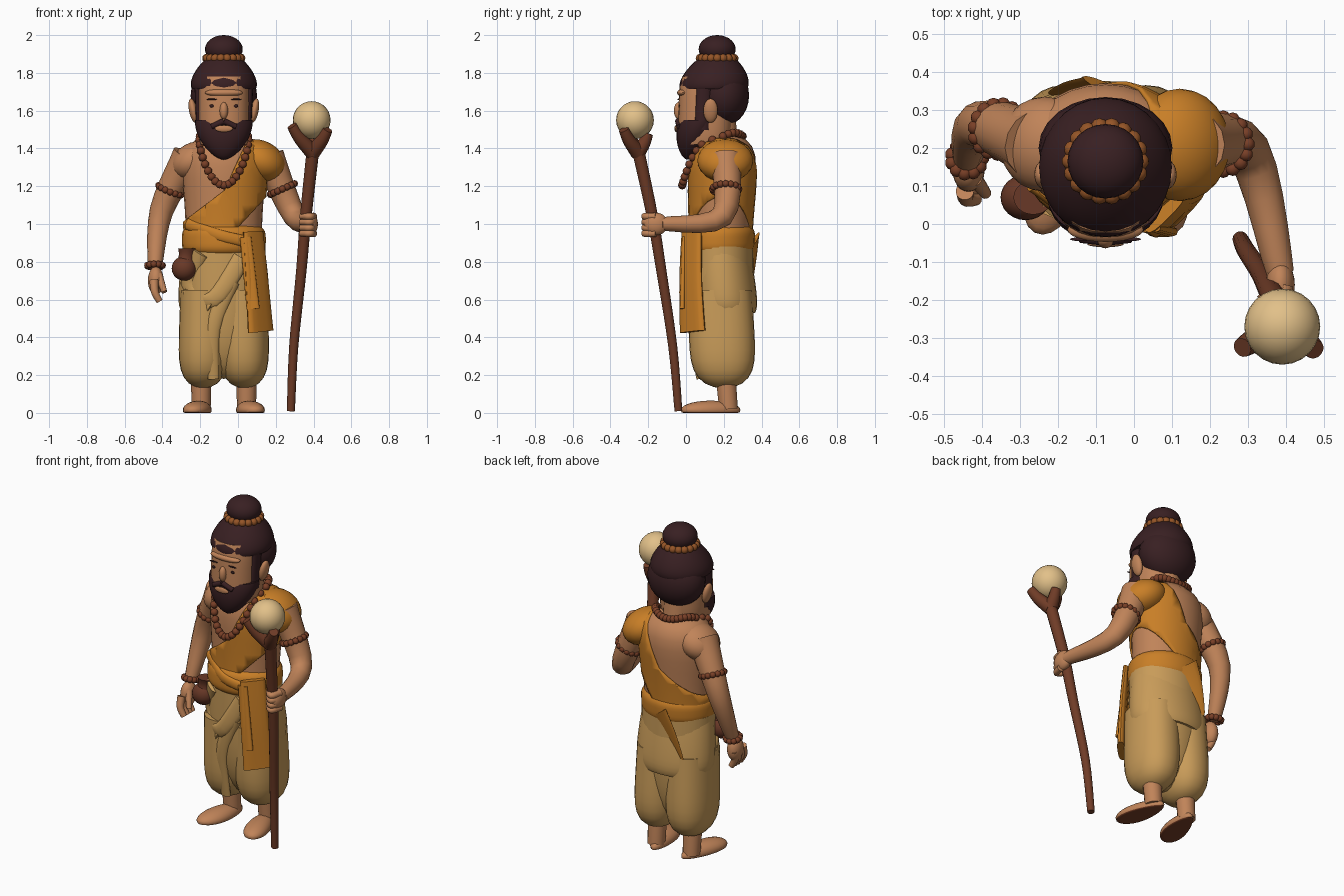
import bpy, bmesh, math
from mathutils import Vector, Matrix

if "Cube" in bpy.data.objects:
    bpy.data.objects.remove(bpy.data.objects["Cube"])


def material(name, red, green, blue):
    mat = bpy.data.materials.new(name)
    mat.use_nodes = True
    mat.diffuse_color = (red, green, blue, 1)
    mat.node_tree.nodes["Principled BSDF"].inputs["Base Color"].default_value = mat.diffuse_color
    return mat


skin = material("warm skin", .53, .23, .1)
dark = material("dark hair", .04, .014, .016)
orange = material("orange cloth", .58, .21, .02)
cloth = material("tan cloth", .58, .33, .1)
wood = material("staff wood", .16, .045, .02)
brown = material("brown beads", .19, .05, .02)
gold = material("light beads", .3, .09, .02)
leather = material("pouch leather", .14, .04, .02)
pale = material("pale orb", .76, .53, .25)
MID = -.075  # middle of the body
SIDES = (("right", -1), ("left", 1))
UP = Vector((0, 0, 1))
ACROSS = Vector((1, 0, 0))


def finish(name, bm, *materials):
    bmesh.ops.remove_doubles(bm, verts=bm.verts, dist=.0001)
    bmesh.ops.recalc_face_normals(bm, faces=bm.faces)
    mesh = bpy.data.meshes.new(name)
    bm.to_mesh(mesh)
    bm.free()
    for mat in materials:
        mesh.materials.append(mat)
    mesh.shade_smooth()
    mesh.set_sharp_from_angle(angle=math.radians(50))
    obj = bpy.data.objects.new(name, mesh)
    bpy.context.collection.objects.link(obj)
    return obj


def skin_sections(sections, sides=20, power=1):
    """Join elliptical sections, each a centre and its two radius vectors."""
    bm = bmesh.new()
    rings = []
    for centre, first, second in sections:
        ring = []
        for j in range(sides):
            angle = math.tau * j / sides
            u, v = (math.copysign(abs(f) ** power, f) for f in (math.cos(angle), math.sin(angle)))
            ring.append(bm.verts.new(centre + first * u + second * v))
        rings.append(ring)
    for low, high in zip(rings, rings[1:]):
        for j in range(sides):
            k = (j + 1) % sides
            bm.faces.new((low[j], low[k], high[k], high[j]))
    bm.faces.new(rings[0])
    bm.faces.new(rings[-1])
    return bm


def stack_mesh(base, top, width, depth, rule, power=1, steps=14):
    """Upright solid whose width and depth are scaled by rule(height from 0 to 1)."""
    sections = []
    for i in range(steps + 1):
        t = (1 - math.cos(math.pi * i / steps)) / 2
        size = max(rule(t), 0)
        sections.append((Vector(base).lerp(Vector(top), t), ACROSS * width * size,
                         Vector((0, depth * size, 0))))
    return skin_sections(sections, 28, power)


def stack(name, mat, *shape, **options):
    return finish(name, stack_mesh(*shape, **options), mat)


def limb(name, mat, path, start, end, flat=1, side=ACROSS, power=1, steps=5):
    """Tapered tube along a smooth path; flat squeezes it across side."""
    path = [Vector(p) for p in path]
    points = []
    for i in range(len(path) - 1):
        a, b, c, d = (path[min(max(i + j, 0), len(path) - 1)] for j in (-1, 0, 1, 2))
        for s in range(steps):
            t = s / steps
            points.append(b + (c - a) * t / 2 + (a - b * 2.5 + c * 2 - d / 2) * t * t
                          + (b * 3 - a - c * 3 + d) * t ** 3 / 2)
    points.append(path[-1])
    sections = []
    last = len(points) - 1
    for i, point in enumerate(points):
        along = (points[min(i + 1, last)] - points[max(i - 1, 0)]).normalized()
        first = Vector(side)
        first = (first - along * first.dot(along)).normalized()
        radius = start + (end - start) * i / last
        sections.append((point, first * radius, along.cross(first) * radius * flat))
    return finish(name, skin_sections(sections, 14, power), mat)


def ball_mesh(centre, size, tilt=0):
    bm = bmesh.new()
    place = Matrix.Translation(centre) @ Matrix.Rotation(tilt, 4, 'Y') @ Matrix.Diagonal((*size, 1))
    bmesh.ops.create_uvsphere(bm, u_segments=24, v_segments=14, radius=1, matrix=place)
    return bm


def ball(name, mat, centre, size, tilt=0):
    return finish(name, ball_mesh(centre, size, tilt), mat)


def beads(name, mat, places, radius):
    bm = bmesh.new()
    for place in places:
        bmesh.ops.create_icosphere(bm, subdivisions=2, radius=radius, matrix=Matrix.Translation(place))
    return finish(name, bm, mat)


def bead_ring(name, mat, centre, axis, radius, count, bead=.019):
    turn = Vector(axis).to_track_quat('Z', 'Y')
    angles = [math.tau * i / count for i in range(count)]
    beads(name, mat, [Vector(centre) + turn @ Vector((math.cos(a), math.sin(a), 0)) * radius
                      for a in angles], bead)


# Torso and neck
def chest(t):
    return (.8 + .22 * t * t) * math.sqrt(1 - t ** 8)


torso_base, torso_top = (MID, .18, .86), (MID, .2, 1.48)
stack("torso", skin, torso_base, torso_top, .25, .2, chest)
limb("neck", skin, [(MID, .2, 1.4), (MID, .18, 1.6)], .08, .08)

# Diagonal chest sash: a shell of the torso with its bent upper edge and lower corner trimmed
bm = stack_mesh(torso_base, torso_top, .266, .212, chest)
upper = ((Vector((-.07, 0, 1.18)), Vector((-.22, 0, .1))), (Vector((-.07, 0, 1.18)), Vector((-.16, 0, .21))))
lower = ((Vector((.24, 0, 1.24)), Vector((.3, 0, -.28))),)
for edges in (upper, lower):
    for point, normal in edges:
        bmesh.ops.bisect_plane(bm, geom=bm.verts[:] + bm.edges[:] + bm.faces[:],
                               plane_co=point, plane_no=normal)
    spare = [f for f in bm.faces if all((f.calc_center_median() - p).dot(n) > 0 for p, n in edges)]
    bmesh.ops.delete(bm, geom=spare, context='FACES')
thickness = finish("chest_sash", bm, orange).modifiers.new("thickness", 'SOLIDIFY')
thickness.thickness = .012
ball("shoulder_drape", orange, (.12, .208, 1.335), (.14, .148, .105), tilt=.5)

# Waist wrap and its hanging ends
stack("waist_wrap", orange, (MID, .173, .84), (MID, .18, .99), .222, .188,
      lambda t: 1 - .15 * abs(2 * t - 1) ** 4)
limb("wrap_fold", orange, [(-.27, .1, 1), (-.1, -.002, .94), (.08, .02, .9)], .03, .03, flat=.5, side=UP)
limb("front_sash_end", orange, [(.08, .03, .96), (.1, .025, .7), (.12, .035, .43)], .07, .09,
     flat=.25, side=(.7, .7, 0), power=.7)
limb("front_sash_fold", orange, [(.04, -.01, .93), (.08, -.02, .55)], .03, .035, flat=.4, power=.7)
limb("back_sash_end", orange, [(-.06, .352, .9), (-.13, .35, .8), (-.2, .335, .64)], .1, .03,
     flat=.14, side=(1, -.3, 0))

# Baggy trousers with a hip drape and front swags
for name, d in SIDES:
    stack(name + "_trouser_leg", cloth, (MID + d * .11, .2, .13), (MID + d * .1, .18, .65), .138, .18,
          lambda t: math.sqrt(1 - (1 - t) ** 7) * (1 - .06 * t), power=.9)
stack("trouser_seat", cloth, (MID, .185, .18), (MID, .18, .88), .22, .176,
      lambda t: math.sqrt(1 - (1 - t) ** 4))
stack("hip_drape", cloth, (MID, .208, .53), (MID, .18, .88), .243, .176,
      lambda t: 1 - .12 * t * t - .1 * (1 - t) ** 12)
limb("right_swag", cloth, [(-.2, .04, .85), (-.26, .1, .68), (-.14, .02, .56)], .05, .04,
     flat=.5, side=(1, -.6, 0))
limb("front_swag", cloth, [(-.28, .1, .62), (-.13, .01, .6), (.02, .015, .82)], .04, .05,
     flat=.4, side=(-.5, 0, .8))
limb("front_pleat", cloth, [(-.04, .015, .7), (-.13, .03, .45), (-.13, .07, .18)], .05, .03, flat=.5)

# Bare feet, broad at the toes and turned slightly out, with darker soles
for name, d in SIDES:
    x = MID + d * .12
    bm = ball_mesh((x, .13, .015), (.06, .158, .05))
    for v in bm.verts:
        forward = .2 - v.co.y
        v.co.z = max(v.co.z, 0)
        v.co.x += (v.co.x - x) * forward * 2 + d * forward * .2
    bmesh.ops.recalc_face_normals(bm, faces=bm.faces)
    for face in bm.faces:
        face.material_index = int(face.normal.z < -.7)
    finish(name + "_foot", bm, skin, brown)
    limb(name + "_ankle", skin, [(x, .225, .02), (x, .21, .2)], .05, .055)

# Right arm hanging relaxed
ball("right_shoulder", skin, (-.235, .21, 1.335), (.125, .125, .095), tilt=-.5)
limb("right_arm", skin, [(-.26, .21, 1.36), (-.405, .26, 1.07), (-.44, .17, .77)], .09, .036)
ball("right_palm", skin, (-.435, .14, .7), (.042, .055, .075))
for i in range(4):
    y = .17 - i * .028
    limb("right_finger", skin, [(-.445, y, .7), (-.44, y - .02, .64), (-.415, y - .02, .59)], .024, .017)
limb("right_thumb", skin, [(-.42, .12, .73), (-.39, .08, .64)], .022, .015)

# Left arm bent forward, hand closed around the staff
limb("left_arm", skin, [(.16, .21, 1.36), (.3, .19, 1.04), (.385, -.13, 1)], .085, .036)
ball("left_palm", skin, (.385, -.16, 1), (.038, .065, .06))
for i in range(4):
    z = .95 + i * .03
    limb("left_finger", skin, [(.4, -.16, z), (.38, -.22, z), (.335, -.18, z)], .02, .016, side=UP)

# Staff with three prongs holding an orb
limb("staff", wood, [(.28, -.04, .01), (.295, -.07, .35), (.335, -.13, .75), (.36, -.18, 1.05), (.4, -.26, 1.42)],
     .021, .034)
fork = Vector((.395, -.255, 1.38))
for tip in ((.285, -.325, 1.52), (.475, -.33, 1.5), (.4, -.2, 1.48)):
    limb("staff_prong", wood, [fork, fork.lerp(Vector(tip), .6) - UP * .012, tip], .042, .026, side=(0, 1, .3))
ball("staff_orb", pale, (.39, -.27, 1.55), (.1, .1, .1))

# Belt pouch with a flared neck
ball("pouch", leather, (-.285, .07, .765), (.066, .06, .065))
stack("pouch_neck", leather, (-.28, .07, .79), (-.265, .07, .87), .052, .045, lambda t: 1 - .2 * math.sin(math.pi * t))

# Head and facial features
stack("face", skin, (MID, .1, 1.42), (MID, .11, 1.78), .138, .145,
      lambda t: 1 - .1 * (2 * t - 1) ** 4, power=.82)
ball("brow_ridge", skin, (MID, -.015, 1.695), (.1, .032, .022))
ball("nose", skin, (MID, -.04, 1.6), (.022, .024, .045))
ball("mouth", skin, (MID, -.053, 1.505), (.048, .008, .018))
for name, d in SIDES:
    eye = MID + d * .065
    ball(name + "_ear", skin, (MID + d * .162, .13, 1.6), (.022, .038, .065), tilt=d * .2)
    ball(name + "_eye", dark, (eye, -.037, 1.625), (.011, .004, .008))
    ball(name + "_eyebrow", dark, (eye, -.04, 1.66), (.028, .005, .004))
    limb(name + "_moustache", dark, [(MID, -.042, 1.545), (eye, -.036, 1.515)], .016, .014, side=UP)
    limb(name + "_sideburn", dark, [(MID + d * .125, .085, 1.5), (MID + d * .135, .095, 1.72)], .02, .02, flat=2)

# Beard, hair and topknot
stack("beard", dark, (MID, .01, 1.34), (MID, .075, 1.55), .153, .112, lambda t: math.sin(t * 1.6) ** .6)
ball("back_hair", dark, (MID, .2, 1.68), (.176, .134, .16))
stack("hair_cap", dark, (MID, .146, 1.715), (MID, .165, 1.88), .18, .188,
      lambda t: 1 - t * t / 2 - .06 * (1 - t) ** 8)
ball("topknot", dark, (MID, .165, 1.925), (.1, .098, .075))

# Beaded jewellery
bead_ring("topknot_beads", gold, (MID, .165, 1.878), UP, .092, 18, bead=.023)
bead_ring("right_armband", brown, (-.358, .25, 1.18), (-.35, .15, -.9), .066, 15)
bead_ring("left_armband", brown, (.235, .21, 1.185), (.4, 0, -.9), .07, 16)
bead_ring("right_bracelet", brown, (-.44, .172, .78), (0, -.2, -1), .04, 11)
strand = []
for i in range(36):
    angle = math.tau * i / 36
    front = math.sin(angle)
    reach = math.copysign(abs(front) ** .6, front)
    strand.append((MID + .13 * math.cos(angle), .14 - .16 * reach, 1.445 - .13 * front - .11 * front ** 2))
beads("necklace", brown, strand, .022)
